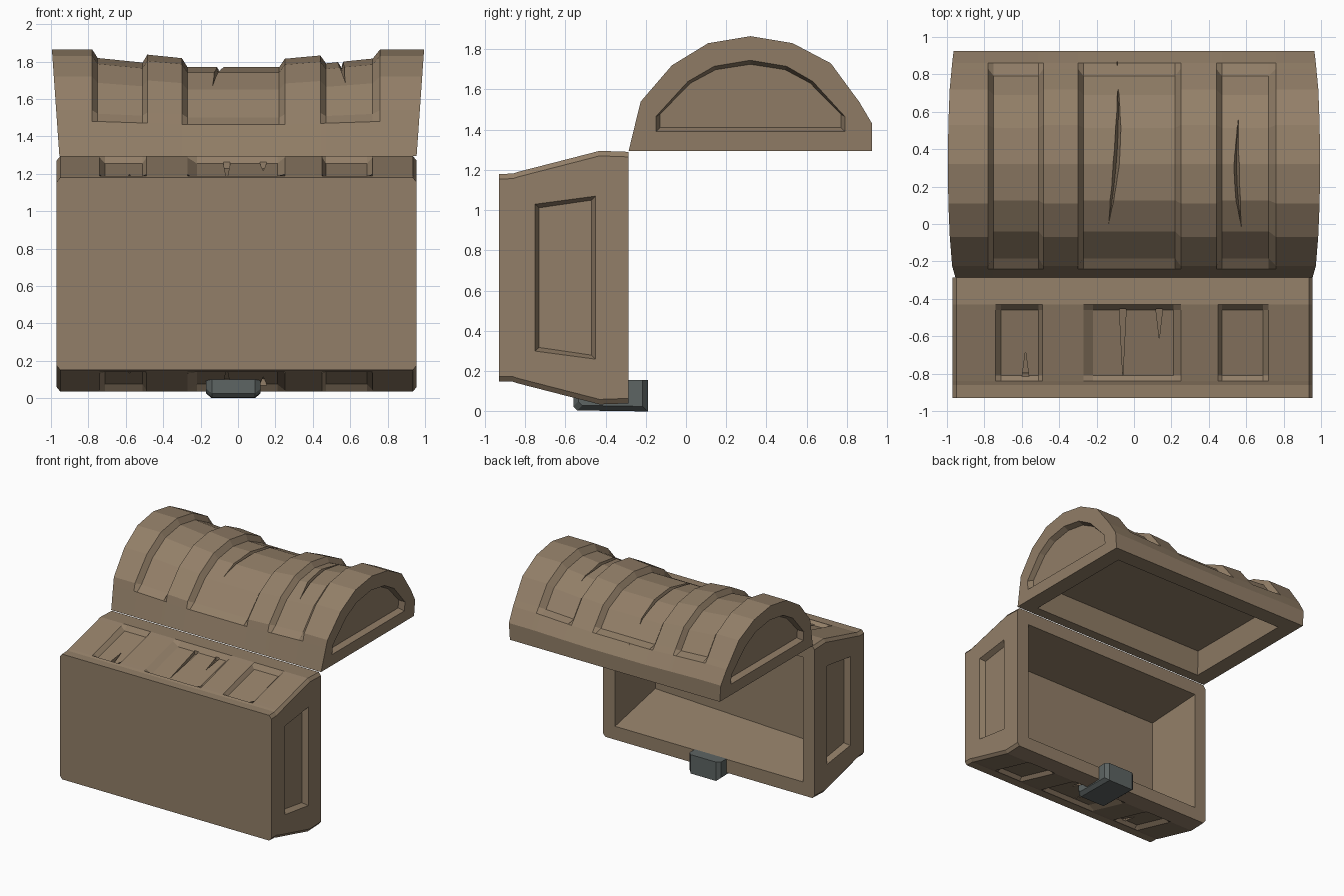
import bpy, bmesh, math
from mathutils import Vector

cube = bpy.data.objects.get("Cube")
if cube:
    bpy.data.objects.remove(cube, do_unlink=True)


def material(name, color):
    m = bpy.data.materials.new(name)
    m.use_nodes = True
    m.diffuse_color = color
    m.node_tree.nodes["Principled BSDF"].inputs["Base Color"].default_value = color
    return m


wood = material("weathered_wood", (0.29, 0.212, 0.138, 1))
metal = material("dark_metal", (0.11, 0.128, 0.125, 1))


def loft(name, rings, mat):
    """Skin a list of equal-length rings and cap both ends."""
    bm = bmesh.new()
    loops = [[bm.verts.new(p) for p in ring] for ring in rings]
    n = len(rings[0])
    for a, b in zip(loops, loops[1:]):
        for i in range(n):
            j = (i + 1) % n
            bm.faces.new((a[i], a[j], b[j], b[i]))
    bm.faces.new(loops[0])
    bm.faces.new(loops[-1])
    bmesh.ops.recalc_face_normals(bm, faces=bm.faces)
    mesh = bpy.data.meshes.new(name)
    bm.to_mesh(mesh)
    bm.free()
    mesh.materials.append(mat)
    ob = bpy.data.objects.new(name, mesh)
    bpy.context.collection.objects.link(ob)
    return ob


def carve(ob, rings):
    cutter = loft("cutter", rings, wood)
    mod = ob.modifiers.new("carve", 'BOOLEAN')
    mod.operation = 'DIFFERENCE'
    mod.solver = 'EXACT'
    mod.object = cutter
    bpy.context.view_layer.objects.active = ob
    bpy.ops.object.modifier_apply(modifier=mod.name)
    bpy.data.objects.remove(cutter, do_unlink=True)


def shrink(points, amount):
    """Move 2D points toward their middle by a fixed distance on each axis."""
    cu = (min(p[0] for p in points) + max(p[0] for p in points)) / 2
    cv = (min(p[1] for p in points) + max(p[1] for p in points)) / 2
    hu = max(p[0] for p in points) - cu
    hv = max(p[1] for p in points) - cv
    return [(cu + (u - cu) * (1 - amount / hu), cv + (v - cv) * (1 - amount / hv))
            for u, v in points]


def end_panel(ob, outline, x, side, lean=0.0):
    """Sunken panel in an end wall; outline is in (y, z)."""
    z0 = outline[0][1]
    ring = lambda pts, d: [(side * (x + lean * (z - z0) - d), y, z) for y, z in pts]
    carve(ob, [ring(outline, -0.03), ring(outline, 0), ring(shrink(outline, 0.02), 0.045)])


# Chest box, lying with its opening toward the back
MID_Z = 0.665
half = [(-0.93, 0.515, 0), (-0.86, 0.517, 0), (-0.84, 0.524, 0), (-0.81, 0.532, 1),
        (-0.46, 0.622, 1), (-0.43, 0.63, 0), (-0.285, 0.625, 0)]
section = half + [(y, -h, f) for y, h, f in reversed(half)]
box_bands = [(-0.95, 0), (-0.74, 0), (-0.71, 1), (-0.51, 1), (-0.49, 0), (-0.27, 0), (-0.22, 1),
             (0.21, 1), (0.25, 0), (0.45, 0), (0.47, 1), (0.69, 1), (0.72, 0), (0.935, 0)]


def box_ring(x, sunk, trim=0.0):
    return [(x, y, MID_Z + h - math.copysign(0.032 * f * sunk + trim, h)) for y, h, f in section]


rings = [box_ring(-0.97, 0, 0.025)]
rings += [box_ring(x, sunk) for x, sunk in box_bands]
rings += [box_ring(0.955, 0, 0.025)]
box = loft("chest_box", rings, wood)


def opening(hx, low_left, low_right, top, y):
    return [(-0.01 - hx, y, low_right), (-0.01 + hx, y, low_left),
            (-0.01 + hx, y, top), (-0.01 - hx, y, top)]


carve(box, [opening(0.855, 0.15, 0.15, 1.18, -0.25), opening(0.855, 0.15, 0.15, 1.175, -0.285),
            opening(0.85, 0.265, 0.2, 1.14, -0.8)])
panel = [(-0.75, 0.3), (-0.45, 0.26), (-0.45, 1.07), (-0.75, 1.03)]
end_panel(box, panel, 0.955, 1)
end_panel(box, panel, 0.97, -1)

# Splits in the planks of the box, on both long walls
for x, y0, y1 in ((-0.06, -0.455, -0.81), (0.135, -0.455, -0.61), (-0.58, -0.815, -0.68)):
    for s in (1, -1):
        tri = lambda off: [(x + dx, y, MID_Z + s * (off + 0.257 * y))
                           for dx, y in ((-0.018, y0), (0.018, y0), (0, y1))]
        carve(box, [tri(0.68), tri(0.75)])

# Barrel lid, hinged open above the box
BASE_Z, TOP_H, MID_Y = 1.295, 0.57, 0.32
arch = [(-0.285, 1.295, 0), (-0.24, 1.48, 0), (-0.225, 1.54, 1), (-0.07, 1.72, 1),
        (0.11, 1.83, 1), (0.32, 1.865, 1), (0.53, 1.83, 1), (0.72, 1.73, 1),
        (0.83, 1.58, 1), (0.86, 1.54, 0), (0.925, 1.43, 0), (0.925, 1.295, 0)]
lid_bands = [(-0.955, 0), (-0.78, 0), (-0.75, 1), (-0.51, 1), (-0.485, 0), (-0.3, 0), (-0.27, 1),
             (0.22, 1), (0.25, 0), (0.44, 0), (0.47, 1), (0.72, 1), (0.76, 0), (0.955, 0)]


def lid_point(x, y, z, depth):
    h = (z - BASE_Z) / TOP_H
    sag = 0.05 * min(1, max(0, (0.76 - abs(x)) / 0.49))
    inward = Vector((MID_Y - y, BASE_Z - z)).normalized() * depth
    flare = math.copysign(0.04 * h, x) if abs(x) > 0.9 else 0
    return (x + flare, y + inward.x, z - sag * h + inward.y)


lid = loft("barrel_lid", [[lid_point(x, y, z, 0.045 * f * sunk) for y, z, f in arch]
                          for x, sunk in lid_bands], wood)


def rect_z(x, y0, y1, z):
    return [(-x, y0, z), (x, y0, z), (x, y1, z), (-x, y1, z)]


carve(lid, [rect_z(0.82, -0.2, 0.785, 1.25), rect_z(0.82, -0.2, 0.785, BASE_Z),
            rect_z(0.775, -0.14, 0.72, 1.47)])
lunette = [(-0.15, 1.39), (-0.15, 1.465), (0.01, 1.64), (0.14, 1.715), (0.32, 1.745),
           (0.5, 1.715), (0.63, 1.64), (0.79, 1.465), (0.79, 1.39)]
for s in (1, -1):
    end_panel(lid, lunette, 0.955 + 0.04 * 0.095 / TOP_H, s, 0.04 / TOP_H)

# Curved splits across the lid: wedge cross-section following the arch
for xs, xe, bow, y0, y1, top in ((-0.15, -0.09, 0.03, -0.09, 0.87, 0.475),
                                 (0.59, 0.56, -0.025, -0.12, 0.59, 0.51)):
    rings = []
    for i in range(11):
        t = i / 10
        k = math.sin(math.pi * t)
        x = xs + (xe - xs) * t + bow * k
        y = y0 + (y1 - y0) * t
        z = BASE_Z + top * math.sqrt(max(0.05, 1 - ((y - MID_Y) / 0.62) ** 2))
        w = 0.006 + 0.032 * k
        rings.append([(x - w, y, z + 0.07), (x + w, y, z + 0.07), (x, y, z - 0.02 - 0.04 * k)])
    carve(lid, rings)

# Metal latch hooked over the lower rim
hook = [(-0.56, 0.1), (-0.56, 0.025), (-0.54, 0.005), (-0.19, 0.0), (-0.19, 0.155),
        (-0.285, 0.155), (-0.3, 0.1)]
rings = []
for x, inset in ((-0.17, 0.025), (-0.14, 0), (0.09, 0), (0.12, 0.025)):
    rings.append([(x, y + (inset if y < -0.5 else -inset if y > -0.2 else 0),
                   z + (inset if z < 0.03 else 0)) for y, z in hook])
loft("latch", rings, metal)
